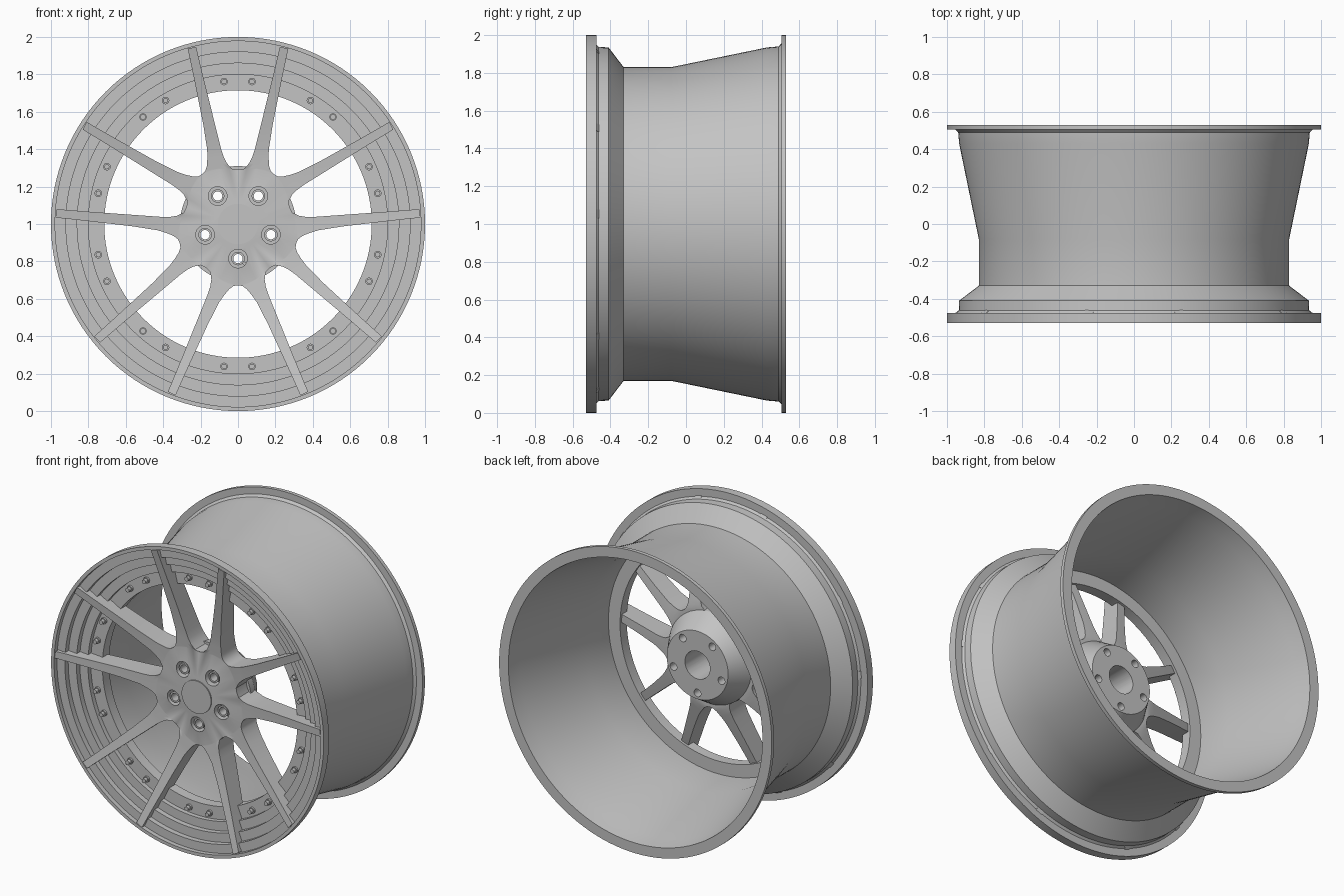
import bpy, bmesh, math
from mathutils import Vector

if "Cube" in bpy.data.objects:
    bpy.data.objects.remove(bpy.data.objects["Cube"])

metal = bpy.data.materials.new("brushed_grey")
metal.diffuse_color = (0.55, 0.55, 0.55, 1)
metal.use_nodes = True
metal.node_tree.nodes["Principled BSDF"].inputs["Base Color"].default_value = metal.diffuse_color


def polar(deg, r, y):
    """Point at an angle clockwise from straight up, seen from the front."""
    a = math.radians(deg)
    return Vector((r * math.sin(a), y, 1 + r * math.cos(a)))


def finish(name, bm, angle=25):
    bmesh.ops.remove_doubles(bm, verts=bm.verts, dist=1e-5)
    bmesh.ops.recalc_face_normals(bm, faces=bm.faces)
    me = bpy.data.meshes.new(name)
    bm.to_mesh(me)
    bm.free()
    me.materials.append(metal)
    ob = bpy.data.objects.new(name, me)
    bpy.context.collection.objects.link(ob)
    smooth(ob, angle)
    return ob


def smooth(ob, angle=25):
    bpy.ops.object.select_all(action='DESELECT')
    ob.select_set(True)
    bpy.context.view_layer.objects.active = ob
    bpy.ops.object.shade_smooth_by_angle(angle=math.radians(angle))


def lathe(bm, profile, seg=128, centre=(0, 0), closed=True):
    """Spin (radius, y) points around the y direction."""
    rings = []
    for i in range(seg):
        a = 2 * math.pi * i / seg
        rings.append([bm.verts.new((centre[0] + r * math.sin(a), y,
                                    1 + centre[1] + r * math.cos(a))) for r, y in profile])
    n = len(profile)
    for i in range(seg):
        p, q = rings[i], rings[(i + 1) % seg]
        for j in range(n if closed else n - 1):
            k = (j + 1) % n
            if profile[j][0] == 0 and profile[k][0] == 0:
                continue
            if profile[j][0] == 0:
                bm.faces.new((p[j], p[k], q[k]))
            elif profile[k][0] == 0:
                bm.faces.new((p[j], p[k], q[j]))
            else:
                bm.faces.new((p[j], p[k], q[k], q[j]))


def rod(bm, deg, dist, r, y0, y1, seg=24):
    c = polar(deg, dist, 0)
    lathe(bm, [(0, y0), (r, y0), (r, y1), (0, y1)], seg, (c.x, c.z - 1), False)


def curve(r, pts):
    for (r0, y0), (r1, y1) in zip(pts, pts[1:]):
        if r <= r1:
            return y0 + (y1 - y0) * (r - r0) / (r1 - r0)
    return pts[-1][1]


# Rim: barrel, rear flange, bolt flange and stepped front lip
bm = bmesh.new()
lathe(bm, [(1, -.53), (1, -.475), (.95, -.475), (.937, -.462), (.935, -.41), (.83, -.33),
           (.83, -.08), (.935, .43), (.94, .49), (.955, .505), (1, .505), (1, .53),
           (.932, .53), (.915, .43), (.80, -.08), (.80, -.33), (.715, -.33), (.715, -.40),
           (.80, -.40), (.80, -.43), (.86, -.43), (.86, -.465), (.92, -.465), (.92, -.50),
           (.978, -.50), (.978, -.53)])
finish("rim", bm)

# Spokes: cross stations of a half sector, ((angle, r) inner edge, (angle, r) outer edge)
stations = [((0, 0), (0, 0)), ((0, .13), (36, .13)), ((0, .29), (36, .328)),
            ((6, .296), (32, .332)), ((10.4, .33), (28.5, .35)), ((12, .365), (25.2, .385)),
            ((12.7, .41), (22.5, .43)), ((13.0, .55), (19.3, .56)), ((13.2, .70), (17.6, .71)),
            ((13.3, .82), (16.7, .83)), ((13.3, .90), (16.3, .905)), ((13.3, .972), (16.0, .976))]
front = [(0, -.43), (.13, -.43), (.30, -.405), (.45, -.42), (.70, -.47), (.98, -.53)]
back = [(0, -.25), (.33, -.25), (.71, -.345), (.83, -.38), (.91, -.44), (.98, -.495)]
bm = bmesh.new()
for k in range(5):
    for side in (-1, 1):
        rows = []
        for (a0, r0), (a1, r1) in stations:
            row = []
            for t in (0, .25, .5, .75, 1):
                a, r = 72 * k + side * (a0 + (a1 - a0) * t), r0 + (r1 - r0) * t
                row.append([bm.verts.new(polar(a, r, curve(r, c))) for c in (front, back)])
            rows.append(row)
        for i in range(len(rows) - 1):
            p, q = rows[i], rows[i + 1]
            for j in range(4):
                for s in (0, 1):
                    if i == 0:
                        bm.faces.new((p[j][s], q[j][s], q[j + 1][s]))
                    else:
                        bm.faces.new((p[j][s], q[j][s], q[j + 1][s], p[j + 1][s]))
            if i >= 2:  # side walls along the windows
                for j in (0, 4):
                    bm.faces.new((p[j][0], q[j][0], q[j][1], p[j][1]))
        tip = rows[-1]
        for j in range(4):
            bm.faces.new((tip[j][0], tip[j + 1][0], tip[j + 1][1], tip[j][1]))
spokes = finish("spokes", bm, 30)

# Hub: tapered mounting pad behind the spokes
bm = bmesh.new()
lathe(bm, [(0, -.30), (.31, -.30), (.305, -.25), (.225, -.12), (0, -.12)], 64, closed=False)
hub = finish("hub_pad", bm)

# Lug holes with counterbores, and the centre bore
lugs = [36 + 72 * k for k in range(5)]


def cut(ob, holes):
    bm = bmesh.new()
    for h in holes:
        rod(bm, *h)
    cutter = finish("hole_cutter", bm)
    cutter.hide_render = True
    mod = ob.modifiers.new("holes", 'BOOLEAN')
    mod.operation, mod.solver, mod.object = 'DIFFERENCE', 'EXACT', cutter
    bpy.context.view_layer.objects.active = ob
    bpy.ops.object.modifier_apply(modifier=mod.name)
    bpy.data.objects.remove(cutter, do_unlink=True)
    smooth(ob, 30)


cut(spokes, [(a, .185, .05, -.6, -.36) for a in lugs])
through = [(a, .185, .025, -.5, 0) for a in lugs] + [(0, 0, .092, -.41, 0, 48)]
cut(spokes, through)
cut(hub, through)

# Lug seats: raised sleeves inside the counterbores
bm = bmesh.new()
for a in lugs:
    c = polar(a, .185, 0)
    lathe(bm, [(.025, -.41), (.036, -.41), (.036, -.355), (.025, -.355)], 24, (c.x, c.z - 1))
finish("lug_seats", bm)

# Centre cap
bm = bmesh.new()
rod(bm, 0, 0, .108, -.437, -.40, 64)
finish("centre_cap", bm)

# Flange bolts: ten pairs, each a washer and a head
bm = bmesh.new()
for k in range(10):
    for s in (-5.6, 5.6):
        rod(bm, 36 * k + s, .765, .02, -.412, -.39, 16)
        rod(bm, 36 * k + s, .765, .014, -.435, -.405, 12)
finish("flange_bolts", bm)
